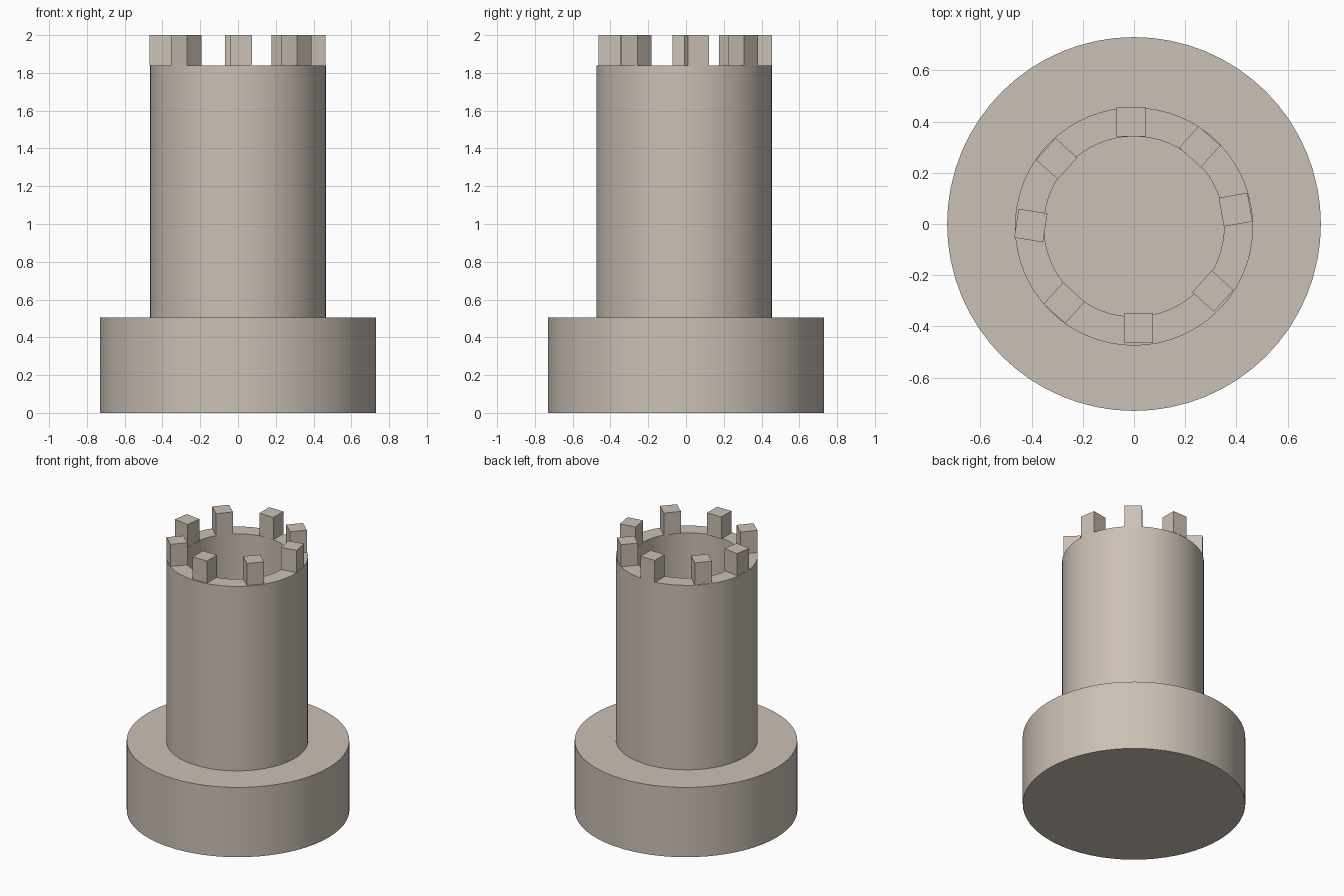
import bpy, bmesh, math
from mathutils import Matrix

if "Cube" in bpy.data.objects:
    bpy.data.objects.remove(bpy.data.objects["Cube"])

stone = bpy.data.materials.new("warm_grey_stone")
stone.diffuse_color = (0.60, 0.53, 0.46, 1)
stone.use_nodes = True
stone.node_tree.nodes["Principled BSDF"].inputs["Base Color"].default_value = stone.diffuse_color
SEGMENTS = 64


def add_object(name, bm):
    bmesh.ops.recalc_face_normals(bm, faces=bm.faces)
    mesh = bpy.data.meshes.new(name)
    bm.to_mesh(mesh)
    bm.free()
    mesh.materials.append(stone)
    ob = bpy.data.objects.new(name, mesh)
    bpy.context.collection.objects.link(ob)
    return ob


def smooth(ob):
    bpy.ops.object.select_all(action='DESELECT')
    ob.select_set(True)
    bpy.context.view_layer.objects.active = ob
    bpy.ops.object.shade_smooth_by_angle(angle=math.radians(30))


# Solid round base
bm = bmesh.new()
bmesh.ops.create_cone(bm, cap_ends=True, segments=SEGMENTS, radius1=0.73,
                      radius2=0.73, depth=0.505,
                      matrix=Matrix.Translation((0, 0, 0.2525)))
smooth(add_object("base", bm))

# Hollow tower: a rectangular wall section swept round the axis
R_OUT, R_IN, Z0, Z1 = 0.465, 0.352, 0.505, 1.84
bm = bmesh.new()
rings = []
for r, z in ((R_OUT, Z0), (R_OUT, Z1), (R_IN, Z1), (R_IN, Z0)):
    rings.append([bm.verts.new((r * math.cos(a), r * math.sin(a), z))
                  for a in (math.tau * i / SEGMENTS for i in range(SEGMENTS))])
for k in range(4):
    lower, upper = rings[k], rings[(k + 1) % 4]
    for i in range(SEGMENTS):
        j = (i + 1) % SEGMENTS
        bm.faces.new((lower[i], lower[j], upper[j], upper[i]))
tower = add_object("tower_wall", bm)
tower.location = (0, -0.01, 0)
smooth(tower)

# Battlement blocks, placed slightly unevenly: x, y, turn in degrees
blocks = [(-0.012, 0.399, 0), (0.257, 0.302, -42), (0.397, 0.056, 10),
          (0.308, -0.262, -42), (0.018, -0.405, 0), (-0.273, -0.308, -42),
          (-0.403, -0.006, -9), (-0.302, 0.255, -42)]
for n, (x, y, turn) in enumerate(blocks, 1):
    bm = bmesh.new()
    bmesh.ops.create_cube(bm, size=1, matrix=Matrix.Diagonal((0.114, 0.114, 0.16, 1)))
    block = add_object(f"battlement_{n}", bm)
    block.location = (x, y, 1.92)
    block.rotation_euler.z = math.radians(turn)
